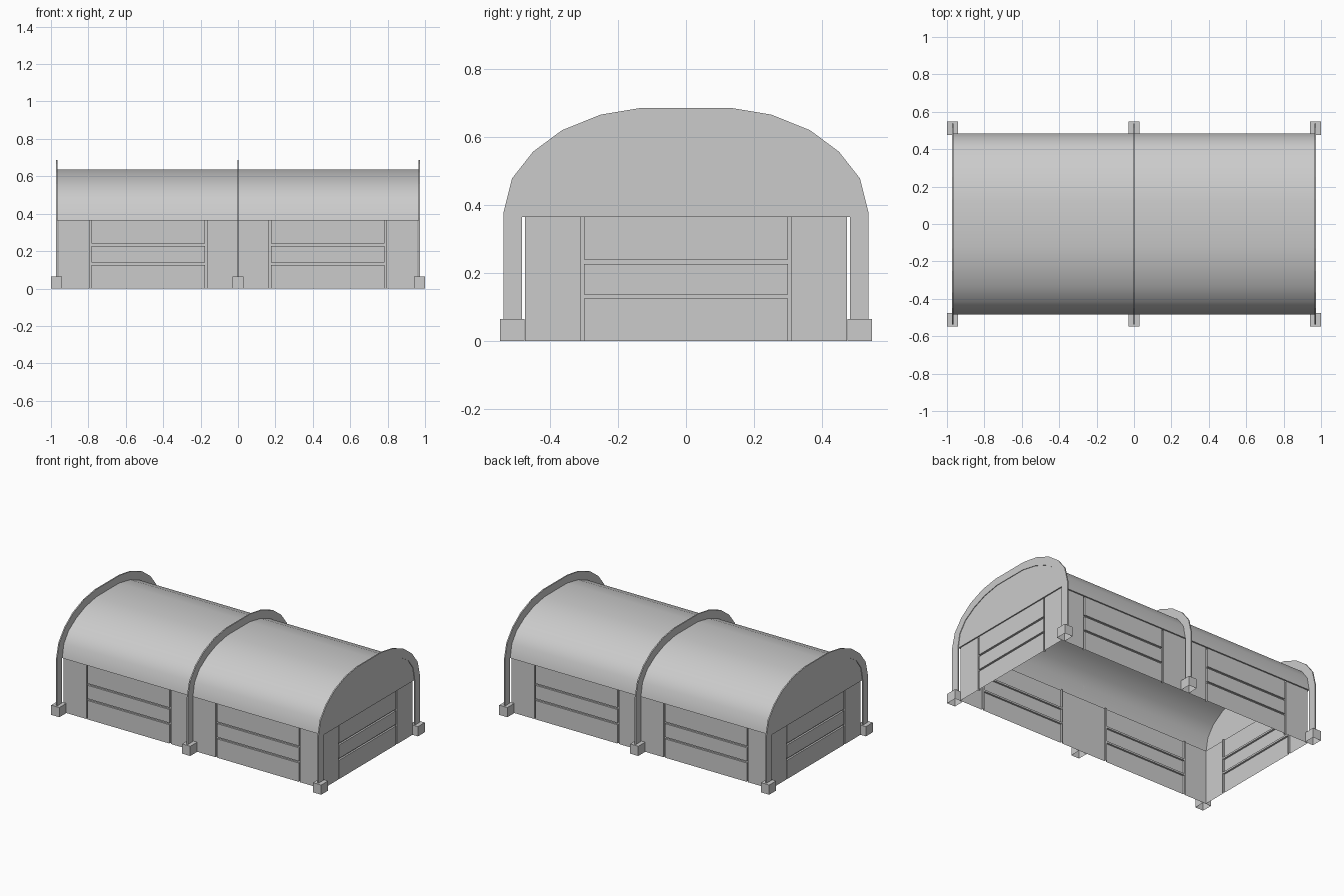
import bpy, bmesh, math
from mathutils import Matrix

if "Cube" in bpy.data.objects:
    bpy.data.objects.remove(bpy.data.objects["Cube"])

# Half profiles (y, z) of the arch, from the eave to the crown
OUTER = [(0.537, 0.379), (0.512, 0.479), (0.45, 0.558), (0.365, 0.621), (0.251, 0.667), (0.13, 0.687)]
INNER = [(0.483, 0.365), (0.465, 0.455), (0.415, 0.523), (0.333, 0.576), (0.236, 0.615), (0.119, 0.637)]
END_X, WALL_X, WALL_Y, EAVE = 0.968, 0.96, 0.474, 0.365


def full(half):
    return half + [(-y, z) for y, z in reversed(half)]


def make(name, faces, smooth=False, matrix=Matrix()):
    """Turn a list of faces (each a list of points) into one welded object."""
    bm = bmesh.new()
    for pts in faces:
        bm.faces.new([bm.verts.new(p) for p in pts])
    bmesh.ops.remove_doubles(bm, verts=bm.verts, dist=1e-5)
    bmesh.ops.transform(bm, matrix=matrix, verts=bm.verts)
    for f in bm.faces:
        f.smooth = smooth
    mesh = bpy.data.meshes.new(name)
    bm.to_mesh(mesh)
    bm.free()
    obj = bpy.data.objects.new(name, mesh)
    bpy.context.collection.objects.link(obj)
    return obj


def wall(name, dist, us, doors, angle):
    """Thin wall with grooves pressed inward; doors are (first, last) columns of groove outlines."""
    vs = [0, 0.126, 0.138, 0.228, 0.24, EAVE]
    deep = 0.012

    def depth(i, j):
        for a, b in doors:
            if i in (a, b) or (a < i < b and j in (1, 3)):
                return dist_y + deep
        return dist_y

    dist_y = -dist
    faces = []
    nu, nv = len(us) - 1, len(vs) - 1
    for i in range(nu):
        for j in range(nv):
            u0, u1, v0, v1 = us[i], us[i + 1], vs[j], vs[j + 1]
            a = depth(i, j)
            faces.append([(u0, a, v0), (u1, a, v0), (u1, a, v1), (u0, a, v1)])
            if i + 1 < nu and depth(i + 1, j) != a:
                b = depth(i + 1, j)
                faces.append([(u1, a, v0), (u1, b, v0), (u1, b, v1), (u1, a, v1)])
            if j + 1 < nv and depth(i, j + 1) != a:
                b = depth(i, j + 1)
                faces.append([(u0, a, v1), (u1, a, v1), (u1, b, v1), (u0, b, v1)])
    make(name, faces, matrix=Matrix.Rotation(math.radians(angle), 4, 'Z'))


# Walls with sectional doors: two per long side, one per end
side_us = [-WALL_X, -0.792, -0.782, -0.177, -0.166, 0.166, 0.177, 0.782, 0.792, WALL_X]
end_us = [-WALL_Y, -0.31, -0.3, 0.3, 0.31, WALL_Y]
for name, angle in (("front_wall", 0), ("back_wall", 180)):
    wall(name, WALL_Y, side_us, [(1, 3), (5, 7)], angle)
for name, angle in (("right_end_wall", 90), ("left_end_wall", -90)):
    wall(name, WALL_X, end_us, [(1, 3)], angle)

# Barrel roof
arc = full(INNER)
make("roof", [[(-END_X, *p), (END_X, *p), (END_X, *q), (-END_X, *q)]
              for p, q in zip(arc, arc[1:])], smooth=True)

# Gable ends above the eave
make("right_gable", [[(END_X, *p) for p in arc]])
make("left_gable", [[(-END_X, *p) for p in reversed(arc)]])

# Narrow underside of the eave, between roof edge and walls
ro = [(-END_X, -0.483), (END_X, -0.483), (END_X, 0.483), (-END_X, 0.483)]
ri = [(-WALL_X, -WALL_Y), (WALL_X, -WALL_Y), (WALL_X, WALL_Y), (-WALL_X, WALL_Y)]
make("eave_soffit", [[(*ri[k], EAVE), (*ri[(k + 1) % 4], EAVE),
                      (*ro[(k + 1) % 4], EAVE), (*ro[k], EAVE)] for k in range(4)])

# Thin arched ribs with straight legs, standing on hollow footing blocks
outer = full([(0.537, 0.06)] + OUTER)
inner = full([(0.483, 0.06)] + INNER)
T = 0.004
for label, x in (("left", -0.968), ("middle", 0.0), ("right", 0.968)):
    faces = []
    for o0, o1, i0, i1 in zip(outer, outer[1:], inner, inner[1:]):
        a, b = x - T, x + T
        faces += [[(b, *o0), (b, *o1), (b, *i1), (b, *i0)],
                  [(a, *i0), (a, *i1), (a, *o1), (a, *o0)],
                  [(a, *o0), (a, *o1), (b, *o1), (b, *o0)],
                  [(b, *i0), (b, *i1), (a, *i1), (a, *i0)]]
    make(label + "_rib", faces)
    cx = max(-0.97, min(0.97, x * 1.01))
    for side, s in (("front", -1), ("back", 1)):
        y0, y1 = sorted((s * 0.475, s * 0.548))
        c = [(cx - 0.03, y0), (cx + 0.03, y0), (cx + 0.03, y1), (cx - 0.03, y1)]
        faces = [[(*p, 0), (*q, 0), (*q, 0.065), (*p, 0.065)] for p, q in zip(c, c[1:] + c[:1])]
        faces.append([(*p, 0.065) for p in c])
        make(f"{label}_{side}_footing", faces)
